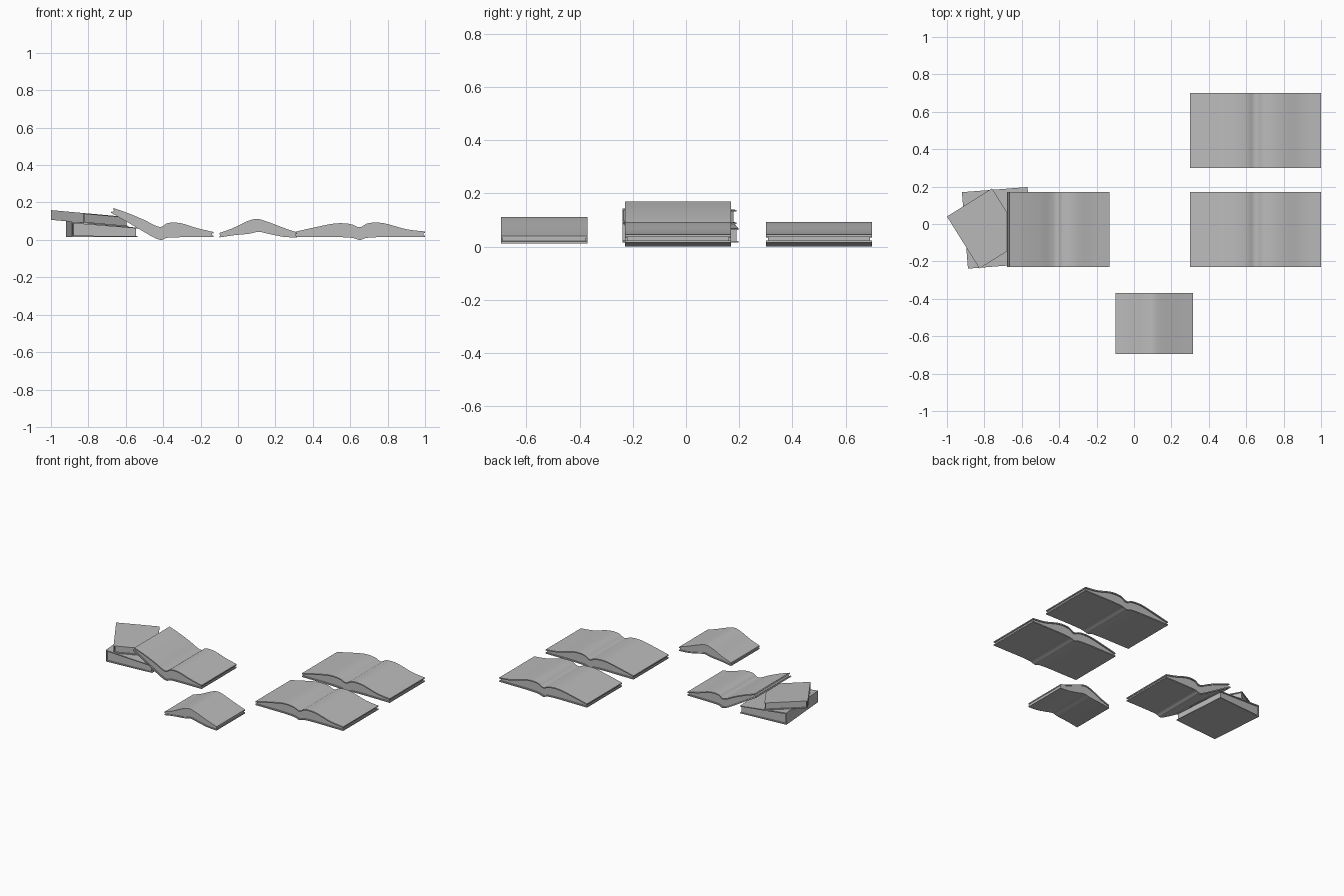
import bpy, bmesh, math
from mathutils import Vector, Matrix

cube = bpy.data.objects.get("Cube")
if cube:
    bpy.data.objects.remove(cube, do_unlink=True)

grey = bpy.data.materials.new("plain_grey")
grey.use_nodes = True
grey.diffuse_color = (0.5, 0.5, 0.5, 1)
grey.node_tree.nodes["Principled BSDF"].inputs["Base Color"].default_value = grey.diffuse_color

BOARD = 0.008


def finish(name, bm):
    bmesh.ops.recalc_face_normals(bm, faces=bm.faces)
    mesh = bpy.data.meshes.new(name)
    bm.to_mesh(mesh)
    bm.free()
    mesh.materials.append(grey)
    ob = bpy.data.objects.new(name, mesh)
    bpy.context.collection.objects.link(ob)
    bpy.ops.object.select_all(action='DESELECT')
    ob.select_set(True)
    bpy.context.view_layer.objects.active = ob
    bpy.ops.object.shade_smooth_by_angle(angle=math.radians(35))
    return ob


def smooth_path(points, steps=5):
    """Smooth curve through a few (x, z) points."""
    p = [Vector(q) for q in points]
    p = [2 * p[0] - p[1]] + p + [2 * p[-1] - p[-2]]
    out = []
    for a, b, c, d in zip(p, p[1:], p[2:], p[3:]):
        for i in range(steps):
            t = i / steps
            out.append(0.5 * (2 * b + (c - a) * t + (2 * a - 5 * b + 4 * c - d) * t * t
                              + (3 * b - a - 3 * c + d) * t ** 3))
    return out + [p[-2]]


def prism(name, outline, y0, y1):
    """Extrude a strip given as (lower, upper) pairs along y."""
    bm = bmesh.new()
    rings = [[bm.verts.new((q.x, y, q.y)) for q, y in
              ((lo, y0), (up, y0), (up, y1), (lo, y1))] for lo, up in outline]
    for a, b in zip(rings, rings[1:]):
        for i in range(4):
            j = (i + 1) % 4
            bm.faces.new((a[i], a[j], b[j], b[i]))
    bm.faces.new(rings[0])
    bm.faces.new(rings[-1][::-1])
    return finish(name, bm)


def open_book(name, lower, upper, y0, y1, inset=0.008, dx=0.0):
    """Outer board, inset page block and top leaf between two curves."""
    shift = Vector((dx, 0))
    pairs = [(a + shift, b + shift) for a, b in zip(smooth_path(lower), smooth_path(upper))]

    def layer(start, end):
        rows = []
        for lo, up in pairs:
            d = (up - lo).normalized()
            rows.append((lo + d * BOARD if start else lo, up - d * BOARD if end else up))
        return rows

    prism(name + "_lower_board", [(lo, lo + (up - lo).normalized() * BOARD) for lo, up in pairs], y0, y1)
    prism(name + "_upper_leaf", [(up - (up - lo).normalized() * BOARD, up) for lo, up in pairs], y0, y1)
    pages = layer(True, True)
    for end, nxt in ((0, 1), (-1, -2)):
        pages[end] = tuple(a + (b - a).normalized() * inset
                           for a, b in zip(pages[end], pages[nxt]))
    prism(name + "_pages", pages, y0 + inset, y1 - inset)


def box(bm, x0, x1, y0, y1, z0, z1):
    m = Matrix.Translation(((x0 + x1) / 2, (y0 + y1) / 2, (z0 + z1) / 2))
    bmesh.ops.create_cube(bm, size=1, matrix=m @ Matrix.Diagonal((x1 - x0, y1 - y0, z1 - z0, 1)))


def closed_book(name, corner, angle, width, depth, base, top, inset=0.008):
    """Closed book from its back left corner; base and top give z from x."""
    turn = Matrix.Translation((*corner, 0)) @ Matrix.Rotation(math.radians(angle), 4, 'Z')
    parts = {"lower_board": (0, width, -depth, 0, 0, 0.1),
             "upper_board": (0, width, -depth, 0, 0.9, 1),
             "pages": (inset, width - inset, inset - depth, -inset, 0.1, 0.9),
             "spine": (0, 0.006, -depth, 0, 0.1, 0.9)}
    for part, size in parts.items():
        bm = bmesh.new()
        box(bm, *size)
        for v in bm.verts:
            f = v.co.z
            v.co = turn @ Vector((v.co.x, v.co.y, 0))
            v.co.z = base(v.co.x) * (1 - f) + top(v.co.x) * f
        finish(name + "_" + part, bm)


# Two large open books lying flat
flat_lower = [(-.35, .015), (-.24, .015), (-.12, .015), (-.04, .011), (0, 0),
              (.04, .011), (.12, .015), (.24, .015), (.35, .015)]
flat_upper = [(-.35, .042), (-.24, .067), (-.13, .088), (-.05, .085), (0, .068),
              (.05, .09), (.13, .089), (.25, .057), (.35, .045)]
for name, y in (("back_open_book", .3), ("front_open_book", -.23)):
    open_book(name, flat_lower, flat_upper, y, y + .4, dx=.65)

# Open book leaning on the stack
open_book("leaning_book",
          [(-.68, .146), (-.6, .1), (-.51, .047), (-.45, .013), (-.41, 0),
           (-.38, .011), (-.32, .014), (-.22, .015), (-.13, .015)],
          [(-.665, .17), (-.585, .142), (-.5, .106), (-.445, .078), (-.41, .07),
           (-.375, .09), (-.31, .09), (-.215, .062), (-.13, .042)],
          -.23, .17)

# Small book lying face down like a tent
open_book("tented_book",
          [(-.1, .013), (-.02, .025), (.06, .033), (.11, .043), (.16, .033), (.24, .017), (.315, .012)],
          [(-.1, .037), (-.03, .062), (.05, .1), (.1, .112), (.15, .1), (.24, .066), (.315, .04)],
          -.695, -.37, inset=0.005)

# Stack of two closed books, the upper one turned and tilted
def slope(x):
    return .1 - .09 * (x + .92)


closed_book("lower_closed_book", (-.92, .17), 4.5, .352, .41, lambda x: .015, slope)
closed_book("upper_closed_book", (-1, .04), 32, .284, .328, slope, lambda x: slope(x) + .052)
